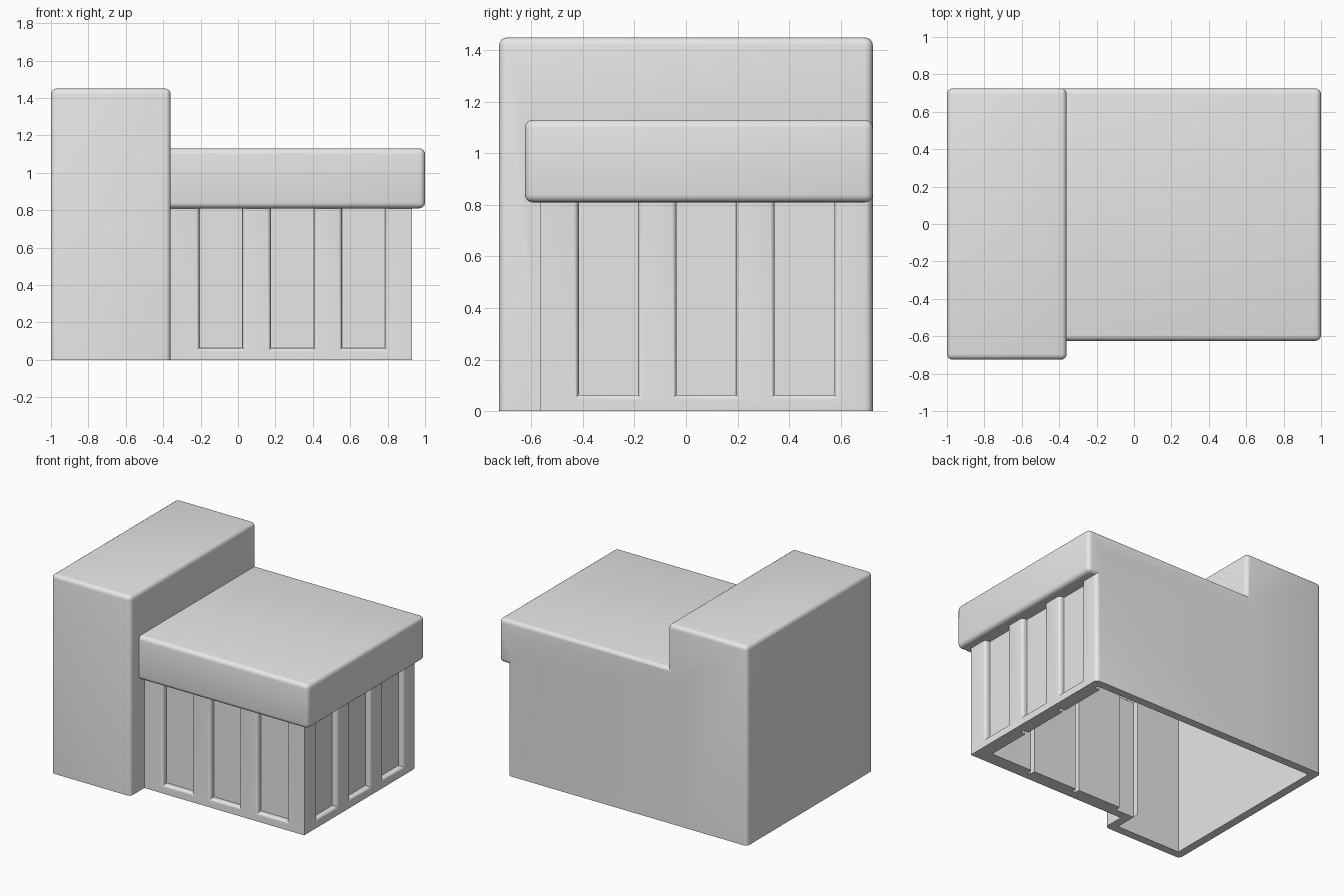
import bpy, bmesh, math
from mathutils import Vector

if "Cube" in bpy.data.objects:
    bpy.data.objects.remove(bpy.data.objects["Cube"])

BACK, WALL_X, WALL_Y = 0.725, 0.93, -0.565
T = 0.06          # shell thickness
DEPTH = 0.04      # panel recess
R = 0.03          # edge rounding
HALF = 0.116      # half a panel width
SILL = 0.063
FRONT = [-0.091, 0.29, 0.671]
SIDE = [-0.302, 0.079, 0.46]

grey = bpy.data.materials.new("light_grey")
grey.use_nodes = True
grey.diffuse_color = (0.8, 0.8, 0.8, 1)
grey.node_tree.nodes["Principled BSDF"].inputs["Base Color"].default_value = (0.8, 0.8, 0.8, 1)


def finish(bm, name):
    bmesh.ops.recalc_face_normals(bm, faces=bm.faces)
    mesh = bpy.data.meshes.new(name)
    bm.to_mesh(mesh)
    bm.free()
    mesh.materials.append(grey)
    ob = bpy.data.objects.new(name, mesh)
    bpy.context.collection.objects.link(ob)
    return ob


def box(name, x, y, z, rounded=None):
    """Box from ranges; edges whose midpoint passes the rule are rounded."""
    bm = bmesh.new()
    bmesh.ops.create_cube(bm, size=1)
    for v in bm.verts:
        v.co = Vector([r[0] if c < 0 else r[1] for c, r in zip(v.co, (x, y, z))])
    if rounded:
        edges = [e for e in bm.edges if rounded((e.verts[0].co + e.verts[1].co) / 2)]
        bmesh.ops.bevel(bm, geom=edges, offset=R, segments=4, profile=0.5,
                        affect='EDGES', clamp_overlap=True)
    return finish(bm, name)


def recess(name, centre, on_side):
    """Panel cutter whose mouth flares in a quarter round."""
    flare = 0.02
    rings = [(0, DEPTH)]
    for i in range(5):
        a = math.pi / 2 * i / 4
        rings.append((flare * (1 - math.cos(a)), flare * (1 - math.sin(a))))
    rings.append((flare, -0.05))
    bm = bmesh.new()
    loops = []
    for grow, d in rings:
        w, low = HALF + grow, SILL - grow
        loop = []
        for u, z in ((-w, low), (w, low), (w, 0.9), (-w, 0.9)):
            p = (WALL_X - d, centre + u, z) if on_side else (centre + u, WALL_Y + d, z)
            loop.append(bm.verts.new(p))
        loops.append(loop)
    for a, b in zip(loops, loops[1:]):
        for i in range(4):
            j = (i + 1) % 4
            bm.faces.new((a[i], a[j], b[j], b[i]))
    bm.faces.new(loops[0])
    bm.faces.new(loops[-1])
    return finish(bm, name)


def combine(target, other, operation):
    mod = target.modifiers.new(operation.lower(), 'BOOLEAN')
    mod.operation, mod.solver, mod.object = operation, 'EXACT', other
    bpy.context.view_layer.objects.active = target
    bpy.ops.object.modifier_apply(modifier=mod.name)
    bpy.data.objects.remove(other)


# Main walls with three recessed panels on the front and on the side
shell = box("building_shell", (-0.5, WALL_X), (WALL_Y, BACK), (0, 1.0),
            lambda m: m.x > 0.9 and m.y > 0.7 and 0.1 < m.z < 0.9)
for centres, on_side in ((FRONT, False), (SIDE, True)):
    for c in centres:
        combine(shell, recess("panel_cutter", c, on_side), 'DIFFERENCE')

# Overhanging roof block and tall tower
combine(shell, box("roof_block", (-0.5, 1), (-0.625, BACK), (0.81, 1.13), lambda m: True), 'UNION')
combine(shell, box("tower", (-1, -0.36), (-BACK, BACK), (0, 1.45), lambda m: m.z > 0.01), 'UNION')

# Hollow interior, open underneath
inner_x, inner_y = WALL_X - DEPTH - T, WALL_Y + DEPTH + T
cavities = [
    ((-0.94, -0.42), (-0.665, 0.665), (-0.1, 1.39)),
    ((-0.5, inner_x), (inner_y, 0.665), (-0.1, 0.95)),
    ((-0.5, 0.94), (WALL_Y, 0.665), (0.87, 1.07)),
]
# Narrow slots behind the pillars
gap = HALF + T
for a, b in ((-0.42 - gap, FRONT[0]), FRONT[:2], FRONT[1:]):
    cavities.append(((a + gap, b - gap), (WALL_Y + T, inner_y + 0.05), (-0.1, 0.9)))
for a, b in (SIDE[:2], SIDE[1:], (SIDE[2], 0.665 + gap)):
    cavities.append(((inner_x - 0.05, WALL_X - T), (a + gap, b - gap), (-0.1, 0.9)))
for ranges in cavities:
    combine(shell, box("cavity_cutter", *ranges), 'DIFFERENCE')

# Smooth rounding, sharp corners
for ob in bpy.context.selected_objects:
    ob.select_set(False)
shell.select_set(True)
bpy.context.view_layer.objects.active = shell
bpy.ops.object.shade_smooth_by_angle(angle=math.radians(30))
